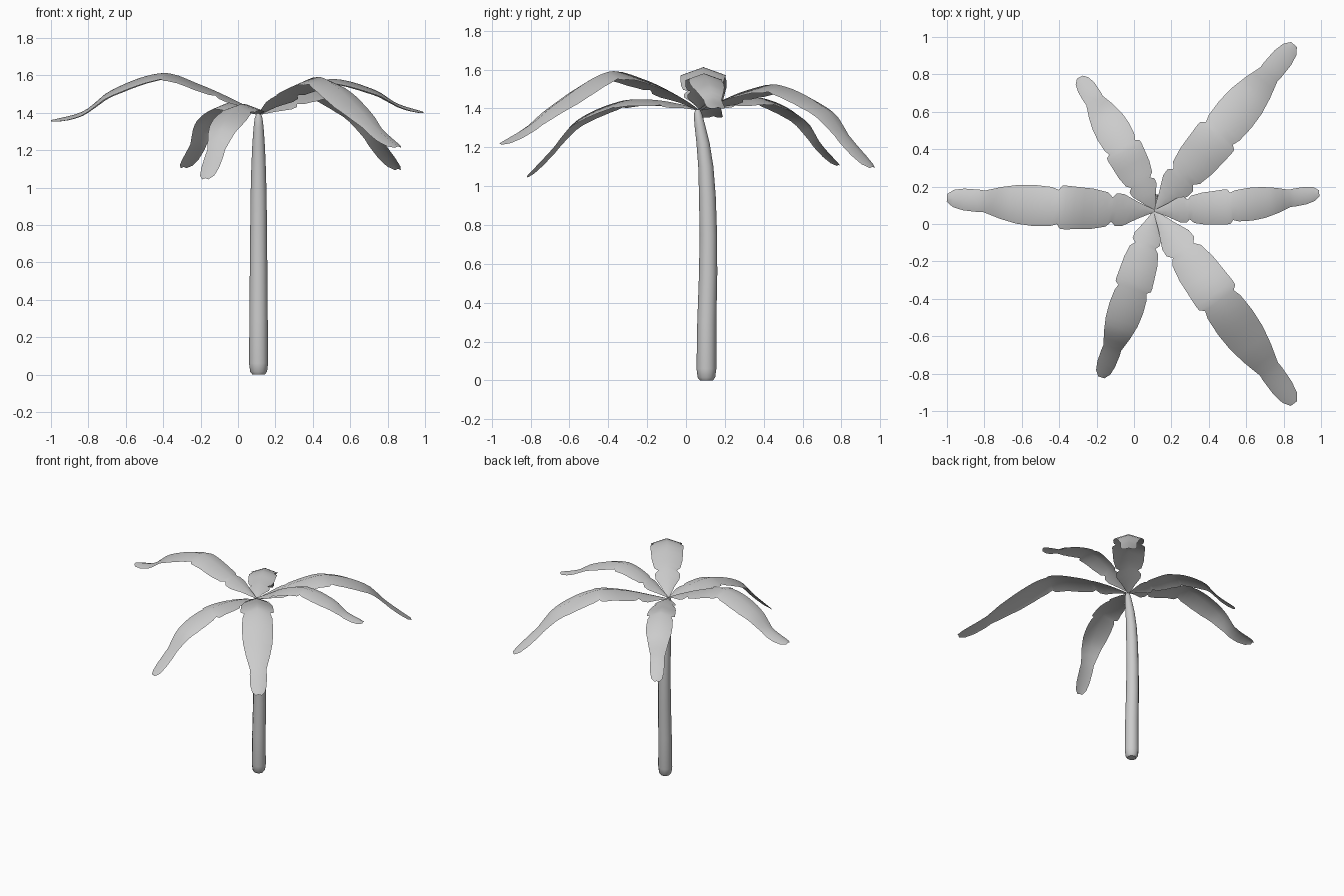
import bpy, bmesh, math
from mathutils import Vector

if "Cube" in bpy.data.objects:
    bpy.data.objects.remove(bpy.data.objects["Cube"])

CROWN = Vector((0.11, 0.07))


def lerp_table(table, t):
    for (a, u), (b, v) in zip(table, table[1:]):
        if t <= b:
            return u + (v - u) * (t - a) / (b - a)
    return table[-1][1]


def smooth_table(ts, vs, t):
    # cubic Hermite interpolation through the stations
    n = len(ts)
    slope = [(vs[min(i + 1, n - 1)] - vs[max(i - 1, 0)]) /
             (ts[min(i + 1, n - 1)] - ts[max(i - 1, 0)]) for i in range(n)]
    i = next(k for k in range(n - 1) if t <= ts[k + 1] + 1e-9)
    h = ts[i + 1] - ts[i]
    u = (t - ts[i]) / h
    return ((2*u**3 - 3*u**2 + 1) * vs[i] + (u**3 - 2*u**2 + u) * h * slope[i]
            + (3*u**2 - 2*u**3) * vs[i + 1] + (u**3 - u**2) * h * slope[i + 1])


def finish(name, bm, angle):
    me = bpy.data.meshes.new(name)
    bm.to_mesh(me)
    bm.free()
    ob = bpy.data.objects.new(name, me)
    bpy.context.collection.objects.link(ob)
    bpy.ops.object.select_all(action='DESELECT')
    ob.select_set(True)
    bpy.context.view_layer.objects.active = ob
    bpy.ops.object.shade_smooth_by_angle(angle=math.radians(angle))
    return ob


# trunk: tapered, gently bent tube (z, y centre, radius)
def trunk():
    rings = [(0, .105, .033), (.015, .105, .045), (.06, .105, .051), (.3, .107, .049),
             (.55, .114, .047), (.75, .115, .045), (.95, .110, .043), (1.1, .102, .039),
             (1.22, .088, .034), (1.32, .070, .027), (1.37, .062, .021), (1.395, .06, .012)]
    bm = bmesh.new()
    sides, loops = 12, []
    for z, y, r in rings:
        loops.append([bm.verts.new((0.11 + r * math.cos(2*math.pi*k/sides),
                                    y + r * math.sin(2*math.pi*k/sides), z))
                      for k in range(sides)])
    for a, b in zip(loops, loops[1:]):
        for k in range(sides):
            j = (k + 1) % sides
            bm.faces.new((a[k], a[j], b[j], b[k]))
    bm.faces.new(loops[0][::-1])
    bm.faces.new(loops[-1])
    finish("trunk", bm, 50)


# frond: ridged leaf blade with notched outline
WIDTH = [(0, .006), (.08, .045), (.15, .085), (.185, .088), (.205, .066), (.23, .092),
         (.3, .108), (.43, .117), (.45, .115), (.465, .092), (.5, .105), (.58, .110),
         (.66, .104), (.74, .085), (.82, .058), (.85, .060), (.92, .058), (.97, .046), (1, .02)]
STATIONS = [0, .1, .28, .46, .71, .84, 1]


def frond(name, tip, heights, scale, bow=0.0):
    bm = bmesh.new()
    axis = Vector(tip) - CROWN
    side = Vector((-axis.y, axis.x)).normalized()
    ts = sorted([t for t, _ in WIDTH] + [.04, .115, .265, .34, .385, .54, .62, .7, .78, .885])
    rows = []
    for t in ts:
        w = lerp_table(WIDTH, t) * scale
        z = smooth_table(STATIONS, heights, t)
        c = CROWN + axis * t + side * bow * math.sin(math.pi * t)
        rows.append([bm.verts.new((c + side * w * s).to_tuple() + (z - 0.36 * w * abs(s),))
                     for s in (-1, 0, 1)])
    for a, b in zip(rows, rows[1:]):
        for k in range(2):
            bm.faces.new((a[k], b[k], b[k + 1], a[k + 1]))
    finish(name, bm, 60)


trunk()
frond("frond_right", (0.99, 0.165), [1.40, 1.45, 1.54, 1.58, 1.52, 1.45, 1.405], .8, -.02)
frond("frond_left", (-1.0, 0.14), [1.40, 1.46, 1.55, 1.612, 1.52, 1.41, 1.36], 1.0, .012)
frond("frond_back_right", (0.855, 0.96), [1.39, 1.43, 1.495, 1.52, 1.41, 1.26, 1.10], 1.02)
frond("frond_front_right", (0.855, -0.96), [1.39, 1.46, 1.55, 1.587, 1.43, 1.32, 1.22], 1.03)
frond("frond_back_left", (-0.29, 0.785), [1.39, 1.42, 1.445, 1.45, 1.36, 1.23, 1.11], .87, -.015)
frond("frond_front_left", (-0.175, -0.82), [1.39, 1.42, 1.445, 1.435, 1.335, 1.2, 1.05], .86, .015)
